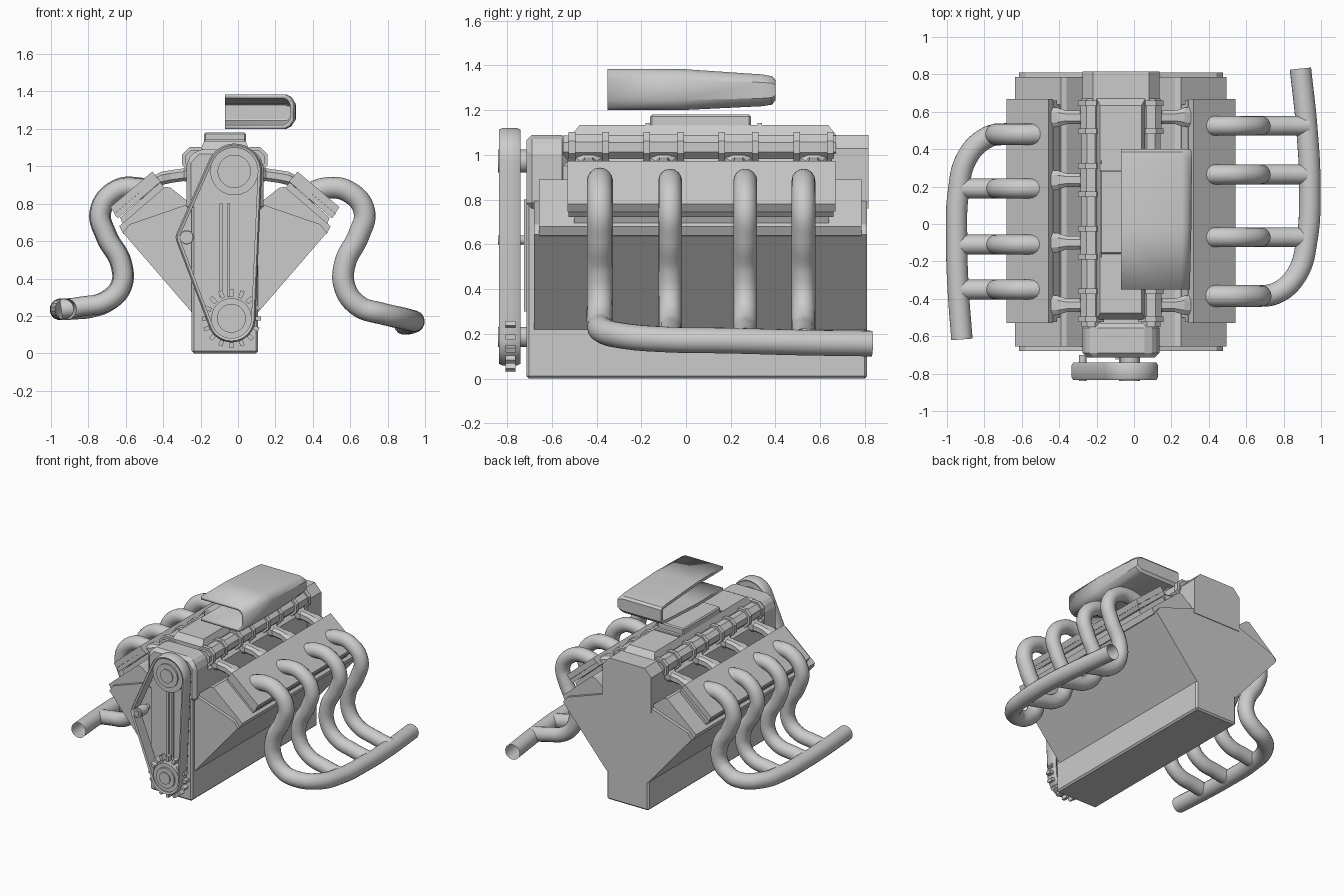
import bpy, bmesh
from math import sin, cos, pi
from mathutils import Matrix, Vector

if "Cube" in bpy.data.objects:
    bpy.data.objects.remove(bpy.data.objects["Cube"])

CX = -0.07  # the block is symmetric about this x


def finish(name, bm, bevel=0, smooth=False):
    bmesh.ops.recalc_face_normals(bm, faces=bm.faces)
    me = bpy.data.meshes.new(name)
    bm.to_mesh(me)
    bm.free()
    ob = bpy.data.objects.new(name, me)
    bpy.context.collection.objects.link(ob)
    if bevel:
        m = ob.modifiers.new("bevel", 'BEVEL')
        m.width = bevel
        m.segments = 1
    if smooth:
        bpy.context.view_layer.objects.active = ob
        ob.select_set(True)
        bpy.ops.object.shade_smooth_by_angle(angle=0.6)
        ob.select_set(False)
    return ob


def loft(name, rings, cap0=True, cap1=True, **kw):
    bm = bmesh.new()
    vs = [[bm.verts.new(p) for p in r] for r in rings]
    n = len(rings[0])
    for a, b in zip(vs, vs[1:]):
        for i in range(n):
            bm.faces.new((a[i], a[(i + 1) % n], b[(i + 1) % n], b[i]))
    if cap0:
        bm.faces.new(vs[0])
    if cap1:
        bm.faces.new(vs[-1])
    return finish(name, bm, **kw)


def prism(name, pts, y0, y1, side=1, **kw):
    """Extrude an x-z profile (x measured from the block centre) along y."""
    return loft(name, [[(CX + side * x, y, z) for x, z in pts] for y in (y0, y1)], **kw)


def sym(half):
    return half + [(-x, z) for x, z in reversed(half)]


def disc(name, x, z, r, y0, y1, n=32, **kw):
    ring = [(x - CX + r * cos(2 * pi * (i + .5) / n), z + r * sin(2 * pi * (i + .5) / n)) for i in range(n)]
    return prism(name, ring, y0, y1, **kw)


def pipe(name, pts, r=0.058):
    cu = bpy.data.curves.new(name, 'CURVE')
    cu.dimensions = '3D'
    cu.bevel_depth = r
    cu.bevel_resolution = 6
    cu.resolution_u = 8
    sp = cu.splines.new('BEZIER')
    sp.bezier_points.add(len(pts) - 1)
    for b, p in zip(sp.bezier_points, pts):
        b.co = p
        b.handle_left_type = b.handle_right_type = 'AUTO'
    ob = bpy.data.objects.new(name, cu)
    bpy.context.collection.objects.link(ob)


# block with oil pan
prism("oil_pan", sym([(.178, 0), (.178, .25)]), -.714, .81, bevel=.012)
prism("v_block", sym([(.178, .22), (.545, .645), (.51, .69), (.19, .80)]), -.68, .81)
prism("timing_cover", sym([(.178, 0), (.178, .81)]), -.714, -.6, bevel=.012)
for x in (-.02, .02):
    prism("timing_cover_rib", [(x - .008, .3), (x + .008, .3), (x + .008, .8), (x - .008, .8)], -.725, -.7)

# valley, end housings, plenum and duct
prism("valley", sym([(.2, .76), (.2, .95), (.15, 1.0)]), -.6, .75)
housing = sym([(.205, .76), (.205, 1.03), (.15, 1.09)])
prism("front_housing", housing, -.714, -.53, bevel=.025)
prism("rear_housing", housing, .65, .815)
loft("plenum", [[(CX + x * k, y * k2 + .08, z) for x, y in ((-.13, -.59), (.13, -.59), (.13, .59), (-.13, .59))]
                for k, k2, z in ((1, 1, .98), (1, 1, 1.09), (.85, .94, 1.135))])
for y in (-.17, .0, .16, .33):
    prism("plenum_rib", sym([(.115, 1.08), (.105, 1.142)]), y - .01, y + .01)
prism("intake_duct", sym([(.112, 1.1), (.112, 1.18)]), -.16, .29, bevel=.008)

# half-open air scoop
section = [(0, 0), (.33, 0), (.36, .08), (.38, .25), (.38, .75), (.36, .92), (.33, 1), (0, 1)]
rings = [[(CX + x * k, y, z0 + t * (z1 - z0)) for x, t in section]
         for y, z0, z1, k in ((-.35, 1.2, 1.385, .97), (-.03, 1.2, 1.385, .99), (.34, 1.218, 1.36, 1),
                              (.385, 1.225, 1.352, .995), (.4, 1.245, 1.335, .98))]
scoop = loft("air_scoop", rings, cap0=False, smooth=True)
bm = bmesh.new()
bm.from_mesh(scoop.data)
edge = [f for f in bm.faces if all(abs(v.co.x - CX) < 1e-4 for v in f.verts)]
bmesh.ops.delete(bm, geom=edge, context='FACES')  # the inner side is open
bm.to_mesh(scoop.data)
bm.free()
m = scoop.modifiers.new("wall", 'SOLIDIFY')
m.thickness = .022

RUNNERS = (-.435, -.10, .235, .57)
for s in (-1, 1):
    # cylinder heads and covers
    prism("cylinder_head", [(.5, .63), (.545, .64), (.565, .68), (.32, .89), (.29, .885), (.17, .79), (.3, .68)],
          -.656, .785, s)
    prism("cover_base", [(.3, .85), (.345, .915), (.56, .725), (.545, .69)], -.5, .64, s)
    prism("cover_flange", [(.343, .918), (.36, .94), (.592, .745), (.572, .722)], -.525, .66, s)
    prism("valve_cover", [(.362, .938), (.388, .972), (.612, .782), (.590, .748)], -.53, .668, s)

    # side rails with collars
    disc("side_rail", CX + s * .16, 1.035, .056, -.55, .67, n=8)
    for y in RUNNERS:
        disc("rail_sleeve", CX + s * .16, 1.035, .062, y - .07, y + .07, n=8)
        for d in (-.075, .075):
            disc("rail_collar", CX + s * .16, 1.035, .074, y + d - .015, y + d + .015, n=8)
        # intake runners, flared at the outer end
        loft("intake_runner", [[(CX + s * x, y + a * h, z + b * g) for a, b in
                                ((-1, -.5), (-.5, -1), (.5, -1), (1, -.5), (1, .5), (.5, 1), (-.5, 1), (-1, .5))]
                               for x, z, h, g in ((.12, .99, .06, .05), (.19, .965, .06, .05), (.22, .955, .036, .034),
                                                  (.29, .945, .036, .034), (.34, .935, .052, .036), (.38, .915, .052, .036))])

# exhaust headers: the outermost pipe of each bank sweeps into the collector
right = [(.37, .85), (.48, .884), (.59, .865), (.675, .76), (.645, .63), (.572, .48), (.572, .35), (.65, .25)]
left = [(-.43, .85), (-.54, .884), (-.65, .87), (-.735, .76), (-.705, .63), (-.625, .48), (-.625, .36), (-.7, .28)]
sweep_r = [(.76, -.37, .215), (.87, -.27, .19), (.925, -.08, .175), (.94, .2, .17), (.925, .5, .162), (.89, .83, .157)]
sweep_l = [(-.78, .465, .25), (-.89, .36, .238), (-.94, .16, .235), (-.948, -.1, .235), (-.94, -.35, .235), (-.92, -.617, .235)]
for path, ys, sweep, end in ((right, (-.385, -.071, .265, .525), sweep_r, [(.8, .2), (.93, .172)]),
                             (left, (.48, .19, -.11, -.35), sweep_l, [(-.84, .25), (-.945, .235)])):
    for i, y in enumerate(ys):
        if i == 0:
            pipe("exhaust_collector", [(x, y, z) for x, z in path] + sweep)
        else:
            pipe("exhaust_pipe", [(x, y, z) for x, z in path + end], .053)

# pulleys: x, z, radius
PULLEYS = ((-.02, .973, .148), (-.035, .187, .128), (-.275, .62, .058))
for name, (x, z, r) in zip(("upper_pulley", "crank_pulley", "tensioner"), PULLEYS):
    disc(name, x, z, r - .02, -.82, -.75, smooth=True)
    disc(name + "_rim", x, z, r * .6, -.832, -.74, smooth=True)
    disc(name + "_hub", x, z, r * .35, -.84, -.7, n=20, smooth=True)

# drive belt wrapped round the three pulleys


def wrap(grow, y):
    out = []
    for i in range(96):
        d = Vector((cos(2 * pi * i / 96), sin(2 * pi * i / 96)))
        x, z, r = max(PULLEYS, key=lambda p: p[0] * d.x + p[1] * d.y + p[2])
        out.append((x + (r + grow) * d.x, y, z + (r + grow) * d.y))
    return out


loop = [wrap(g, y) for g, y in ((-.022, -.83), (-.008, -.835), (0, -.82), (0, -.755), (-.008, -.74), (-.022, -.745), (-.022, -.83))]
loft("drive_belt", loop, cap0=False, cap1=False, smooth=True)

# crank teeth
bm = bmesh.new()
for i in range(16):
    rot = Matrix.Translation((-.035, -.785, .187)) @ Matrix.Rotation(2 * pi * i / 16, 4, 'Y')
    bmesh.ops.create_cube(bm, size=1, matrix=rot @ Matrix.Translation((0, 0, .138)) @ Matrix.Diagonal((.022, .045, .04, 1)))
finish("crank_teeth", bm)
